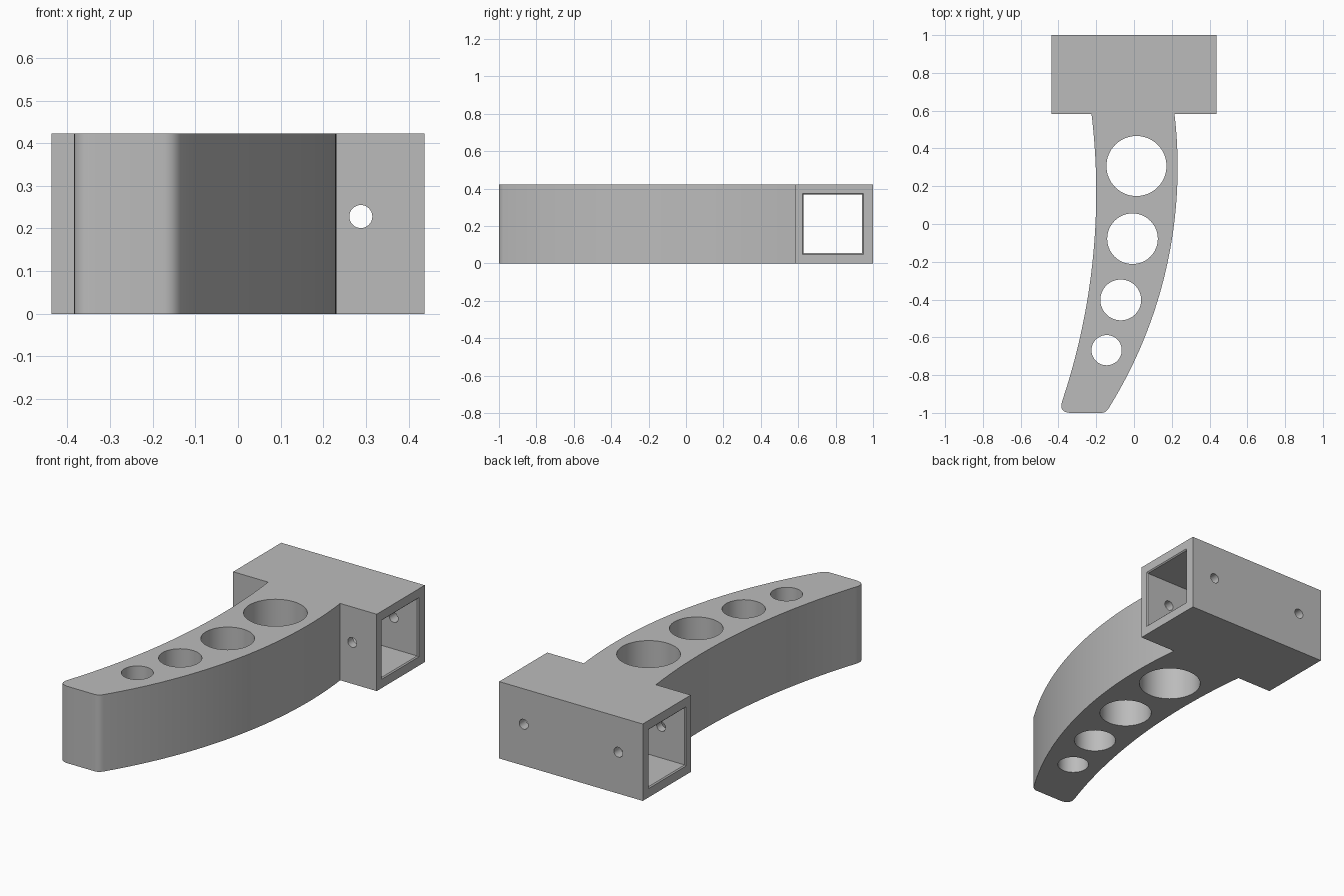
import bpy, bmesh, math
from mathutils import Matrix, Vector

if "Cube" in bpy.data.objects:
    bpy.data.objects.remove(bpy.data.objects["Cube"], do_unlink=True)

HEIGHT = 0.423
HALF_W = 0.437      # half width of the socket
SHOULDER = 0.582    # y where the arm meets the socket

grey = bpy.data.materials.new("light_grey")
grey.use_nodes = True
grey.diffuse_color = (0.5, 0.5, 0.5, 1)
grey.node_tree.nodes["Principled BSDF"].inputs["Base Color"].default_value = (0.5, 0.5, 0.5, 1)


def make_object(name, bm):
    bmesh.ops.recalc_face_normals(bm, faces=bm.faces)
    mesh = bpy.data.meshes.new(name)
    bm.to_mesh(mesh)
    bm.free()
    mesh.materials.append(grey)
    obj = bpy.data.objects.new(name, mesh)
    bpy.context.collection.objects.link(obj)
    return obj


def arc_edge(apex_x, apex_y, radius, y_from, y_to, steps=36):
    """Points on a circle whose right-most point is the apex."""
    ys = [y_from + (y_to - y_from) * i / steps for i in range(steps + 1)]
    return [Vector((apex_x - radius + math.sqrt(radius**2 - (y - apex_y)**2), y)) for y in ys]


def rounded(start, corner, end, steps=8):
    """Inner points of a curved corner."""
    ts = [i / steps for i in range(1, steps)]
    return [start * (1 - t)**2 + corner * 2 * t * (1 - t) + end * t**2 for t in ts]


def extrude(name, outline, height):
    bm = bmesh.new()
    face = bm.faces.new([bm.verts.new((p[0], p[1], 0)) for p in outline])
    top = bmesh.ops.extrude_face_region(bm, geom=[face])["geom"]
    bmesh.ops.translate(bm, vec=(0, 0, height),
                        verts=[v for v in top if isinstance(v, bmesh.types.BMVert)])
    return make_object(name, bm)


def cylinder(name, centre, radius, depth, axis, sides):
    bm = bmesh.new()
    turn = Matrix.Rotation(math.pi / 2, 4, "X") if axis == "Y" else Matrix()
    bmesh.ops.create_cone(bm, cap_ends=True, segments=sides, radius1=radius, radius2=radius,
                          depth=depth, matrix=Matrix.Translation(centre) @ turn)
    return make_object(name, bm)


def channel(name, y, z, half, chamfer):
    """Square bar along x that flares at both mouths."""
    bm = bmesh.new()
    rings = []
    for x, grow in ((-HALF_W - chamfer, 2), (-HALF_W + chamfer, 0),
                    (HALF_W - chamfer, 0), (HALF_W + chamfer, 2)):
        h = half + grow * chamfer
        rings.append([bm.verts.new((x, y + a * h, z + b * h))
                      for a, b in ((-1, -1), (1, -1), (1, 1), (-1, 1))])
    for r, s in zip(rings, rings[1:]):
        for i in range(4):
            j = (i + 1) % 4
            bm.faces.new((r[i], r[j], s[j], s[i]))
    bm.faces.new(rings[0])
    bm.faces.new(rings[-1])
    return make_object(name, bm)


# Body: curved arm with a rounded tip, joined to a wide socket block
outer = arc_edge(0.231, 0.3, 2.41, SHOULDER, -0.977)
inner = arc_edge(-0.2, 0.168, 3.48, -0.934, SHOULDER)
tip_right, tip_left = Vector((-0.176, -1)), Vector((-0.332, -1))
outline = [(-HALF_W, SHOULDER), (-HALF_W, 1), (HALF_W, 1), (HALF_W, SHOULDER)]
outline += outer + rounded(outer[-1], Vector((-0.149, -1)), tip_right) + [tip_right]
outline += [tip_left] + rounded(tip_left, Vector((-0.402, -1)), inner[0]) + inner
body = extrude("curved_arm_with_socket", outline, HEIGHT)

# Square channel through the socket
cutters = [channel("socket_channel", 0.785, HEIGHT / 2, 0.157, 0.006)]

# Round holes down the arm, shrinking towards the tip
for x, y, r in ((0.013, 0.307, 0.159), (-0.008, -0.078, 0.134),
                (-0.07, -0.402, 0.108), (-0.145, -0.668, 0.08)):
    cutters.append(cylinder("arm_hole", (x, y, HEIGHT / 2), r, 1, "Z", 64))

# Screw holes through both socket walls
for side in (-1, 1):
    cutters.append(cylinder("screw_hole", (side * 0.288, 0.79, 0.228), 0.027, 0.6, "Y", 32))

# Cut the holes, then drop the cutters
bpy.context.view_layer.objects.active = body
for cutter in cutters:
    mod = body.modifiers.new(cutter.name, "BOOLEAN")
    mod.operation, mod.solver, mod.object = "DIFFERENCE", "EXACT", cutter
    bpy.ops.object.modifier_apply(modifier=mod.name)
    bpy.data.objects.remove(cutter, do_unlink=True)

bpy.ops.object.select_all(action="DESELECT")
body.select_set(True)
bpy.ops.object.shade_smooth_by_angle(angle=math.radians(30))
